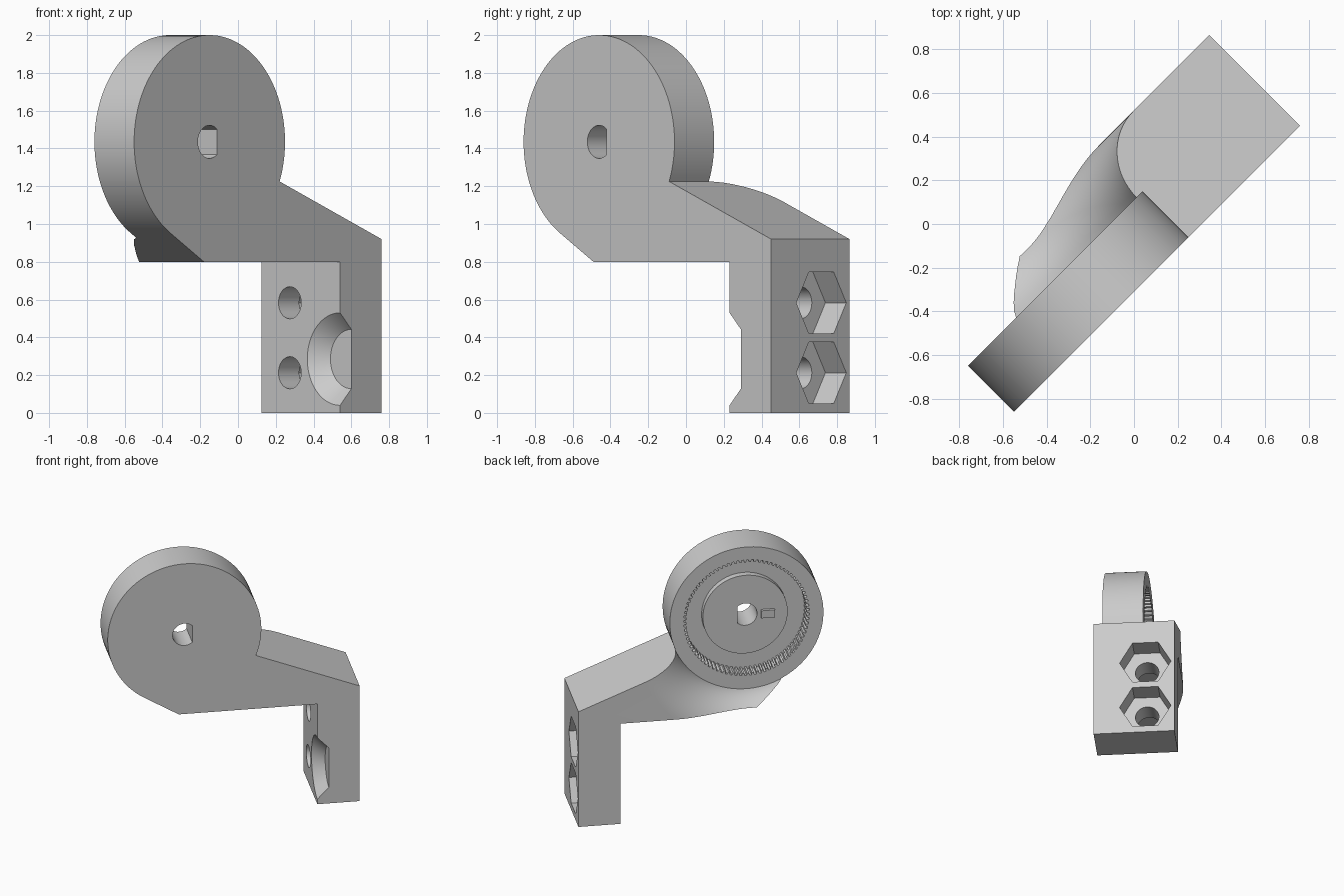
import bpy, bmesh, math

if "Cube" in bpy.data.objects:
    bpy.data.objects.remove(bpy.data.objects["Cube"])

TURN = math.radians(45)          # whole bracket stands diagonally
DISC_U, DISC_Z, DISC_R = -0.432, 1.435, 0.565
FRONT, DISC_BACK, BACK = -0.219, 0.078, 0.368

grey = bpy.data.materials.new("light grey")
grey.diffuse_color = (0.6, 0.6, 0.6, 1)
grey.use_nodes = True
grey.node_tree.nodes["Principled BSDF"].inputs["Base Color"].default_value = grey.diffuse_color


def solid(name, rings):
    """Closed solid skinned through rings of equal point count."""
    bm = bmesh.new()
    loops = [[bm.verts.new(p) for p in ring] for ring in rings]
    n = len(loops[0])
    for a, b in zip(loops, loops[1:]):
        for i in range(n):
            j = (i + 1) % n
            bm.faces.new((a[i], a[j], b[j], b[i]))
    bm.faces.new(loops[0])
    bm.faces.new(loops[-1])
    bmesh.ops.recalc_face_normals(bm, faces=bm.faces)
    mesh = bpy.data.meshes.new(name)
    bm.to_mesh(mesh)
    bm.free()
    mesh.materials.append(grey)
    ob = bpy.data.objects.new(name, mesh)
    bpy.context.collection.objects.link(ob)
    return ob


def across(pts, v):              # outline placed at a depth through the disc
    return [(p, v, q) for p, q in pts]


def along(pts, u):               # outline placed at a distance along the arm
    return [(u, p, q) for p, q in pts]


def circle(cx, cy, r, n=64, start=0.0, end=360.0):
    closed = end - start >= 360
    steps = n if closed else n - 1
    return [(cx + r * math.cos(math.radians(start + (end - start) * i / steps)),
             cy + r * math.sin(math.radians(start + (end - start) * i / steps)))
            for i in range(n)]


def combine(body, other, operation):
    mod = body.modifiers.new(other.name, 'BOOLEAN')
    mod.operation, mod.solver, mod.object = operation, 'EXACT', other
    bpy.context.view_layer.objects.active = body
    bpy.ops.object.modifier_apply(modifier=mod.name)
    bpy.data.objects.remove(other)


# Side profile: disc, sloping arm and leg
profile = circle(DISC_U, DISC_Z, DISC_R, 90, -21.8, 238.8)
profile += [(-0.474, 0.80), (0.545, 0.80), (0.545, 0), (0.856, 0), (0.856, 0.92)]
bracket = solid("bracket", [across(profile, FRONT), across(profile, BACK)])

# Rounded clearance behind the disc, flaring out over the arm
flare = []
for i in range(17):
    a = math.radians(90 * i / 16)
    flare.append((0.857 - 0.29 * math.cos(a), DISC_BACK + 0.29 * math.sin(a)))
flare.append((0.857, BACK + 0.05))
combine(bracket, solid("disc_clearance", [
    across(circle(DISC_U, DISC_Z, r, 128), v) for r, v in flare]), 'DIFFERENCE')

# Toothed recess in the back of the disc
TEETH = 80
gear = []
for i in range(TEETH):
    for f, r in ((0, 0.462), (0.4, 0.462), (0.5, 0.443), (0.9, 0.443)):
        a = 2 * math.pi * (i + f) / TEETH
        gear.append((DISC_U + r * math.cos(a), DISC_Z + r * math.sin(a)))
combine(bracket, solid("tooth_recess", [across(gear, -0.032), across(gear, 0.12)]),
        'DIFFERENCE')

# Hub and small key inside the recess
hub = circle(DISC_U, DISC_Z, 0.312, 96)
combine(bracket, solid("hub", [across(hub, -0.06), across(hub, 0.02)]), 'UNION')
ku = DISC_U - 0.165
key = [(ku - 0.05, DISC_Z - 0.03), (ku + 0.05, DISC_Z - 0.03),
       (ku + 0.05, DISC_Z + 0.03), (ku - 0.05, DISC_Z + 0.03)]
combine(bracket, solid("key", [across(key, 0.0), across(key, 0.045)]), 'UNION')

# Shaft hole with one flat side
flat = math.degrees(math.acos(0.057 / 0.0875))
shaft = circle(DISC_U, DISC_Z, 0.0875, 40, flat, 360 - flat)
combine(bracket, solid("shaft_hole", [across(shaft, -0.4), across(shaft, 0.3)]),
        'DIFFERENCE')

# Bolt holes with hexagonal nut pockets in the leg
for z in (0.583, 0.2125):
    bolt = circle(0.157, z, 0.085, 48)
    combine(bracket, solid("bolt_hole", [along(bolt, 0.4), along(bolt, 0.8)]), 'DIFFERENCE')
    nut = circle(0.157, z, 0.187, 6)
    combine(bracket, solid("nut_pocket", [along(nut, 0.70), along(nut, 0.95)]), 'DIFFERENCE')

# Conical half recess on the inner front edge of the leg
cone = [(0.525, 0.2657), (0.63, 0.157)]
combine(bracket, solid("cone_recess", [
    along(circle(FRONT, 0.285, r, 96), u) for u, r in cone]), 'DIFFERENCE')

# Turn into place and shade
bracket.rotation_euler.z = TURN
bpy.ops.object.select_all(action='DESELECT')
bracket.select_set(True)
bpy.context.view_layer.objects.active = bracket
bpy.ops.object.transform_apply(location=False, rotation=True, scale=False)
bpy.ops.object.shade_smooth_by_angle(angle=math.radians(25))
